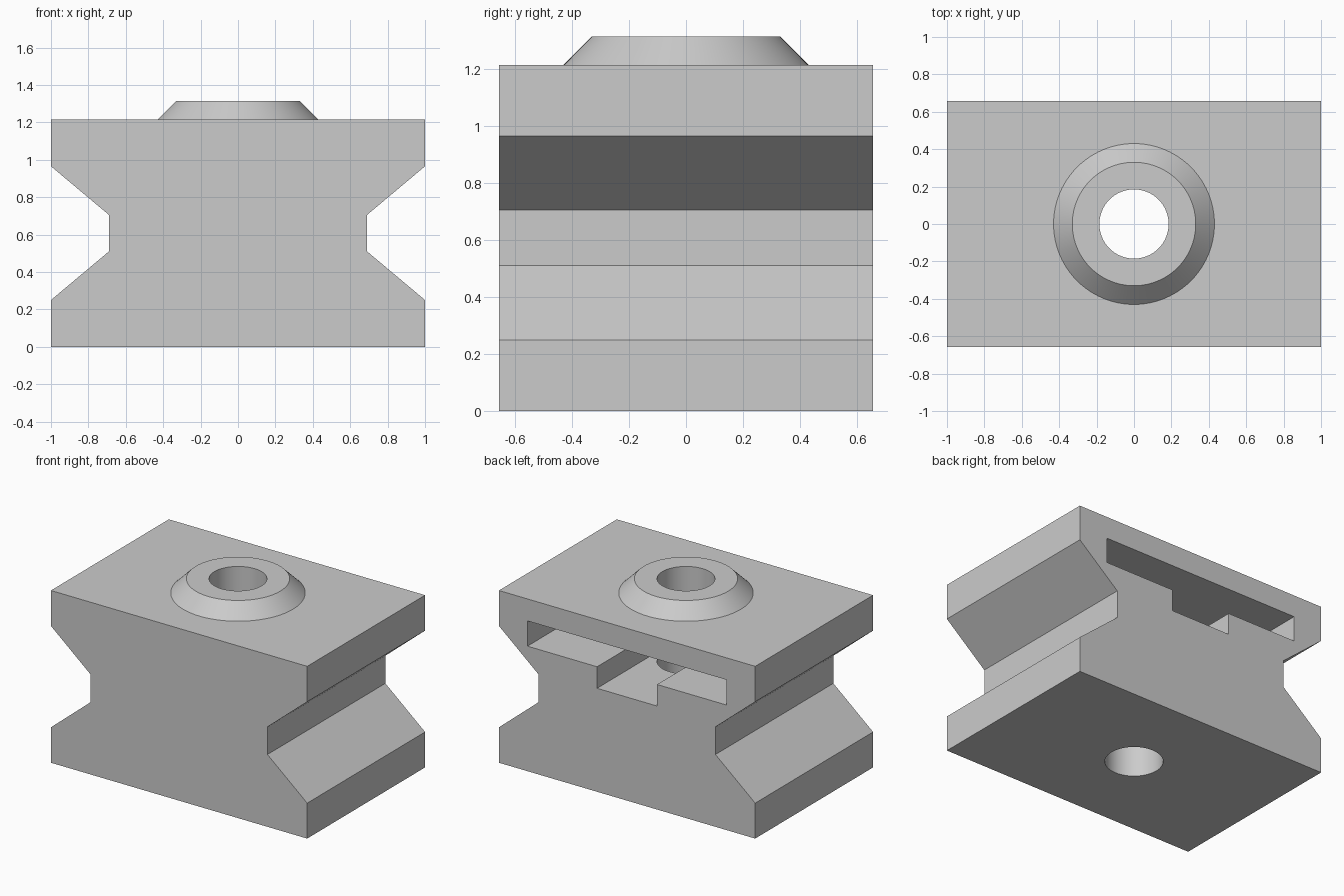
import bpy
import bmesh
from mathutils import Matrix

if "Cube" in bpy.data.objects:
    bpy.data.objects.remove(bpy.data.objects["Cube"])

grey = bpy.data.materials.new("light_grey")
grey.use_nodes = True
COLOUR = (0.6, 0.6, 0.6, 1)
grey.diffuse_color = COLOUR
grey.node_tree.nodes["Principled BSDF"].inputs["Base Color"].default_value = COLOUR


def finish(name, bm):
    bmesh.ops.recalc_face_normals(bm, faces=bm.faces[:])
    mesh = bpy.data.meshes.new(name)
    bm.to_mesh(mesh)
    bm.free()
    mesh.materials.append(grey)
    obj = bpy.data.objects.new(name, mesh)
    bpy.context.collection.objects.link(obj)
    return obj


def prism(name, half, y0, y1):
    """Mirror a half outline (x, z) and extrude it along y."""
    outline = half + [(-x, z) for x, z in reversed(half)]
    bm = bmesh.new()
    face = bm.faces.new([bm.verts.new((x, y0, z)) for x, z in outline])
    out = bmesh.ops.extrude_face_region(bm, geom=[face])
    verts = [v for v in out["geom"] if isinstance(v, bmesh.types.BMVert)]
    bmesh.ops.translate(bm, verts=verts, vec=(0, y1 - y0, 0))
    return finish(name, bm)


def cone(name, r0, r1, z0, z1):
    bm = bmesh.new()
    bmesh.ops.create_cone(bm, cap_ends=True, segments=96, radius1=r0, radius2=r1,
                          depth=z1 - z0, matrix=Matrix.Translation((0, 0, (z0 + z1) / 2)))
    return finish(name, bm)


def combine(target, tool, operation):
    mod = target.modifiers.new(tool.name, "BOOLEAN")
    mod.operation = operation
    mod.solver = "EXACT"
    mod.object = tool
    bpy.context.view_layer.objects.active = target
    bpy.ops.object.modifier_apply(modifier=mod.name)
    bpy.data.objects.remove(tool)


# Block with a V-groove along each side
block = prism("grooved_block", [(1, 0), (1, 0.25), (0.69, 0.51), (0.69, 0.705),
                                (1, 0.965), (1, 1.215)], -0.657, 0.657)

# Raised conical boss, running down into the block
combine(block, cone("boss", 0.53, 0.33, 1.115, 1.315), "UNION")

# Blind T-slot entering from the back
combine(block, prism("t_slot", [(0.234, 0.73), (0.234, 0.882), (0.777, 0.882),
                                (0.777, 1.06)], -0.43, 0.8), "DIFFERENCE")

# Vertical bore through everything
combine(block, cone("bore", 0.185, 0.185, -0.2, 1.5), "DIFFERENCE")

bpy.ops.object.select_all(action="DESELECT")
block.select_set(True)
bpy.context.view_layer.objects.active = block
bpy.ops.object.shade_smooth_by_angle(angle=0.5)
